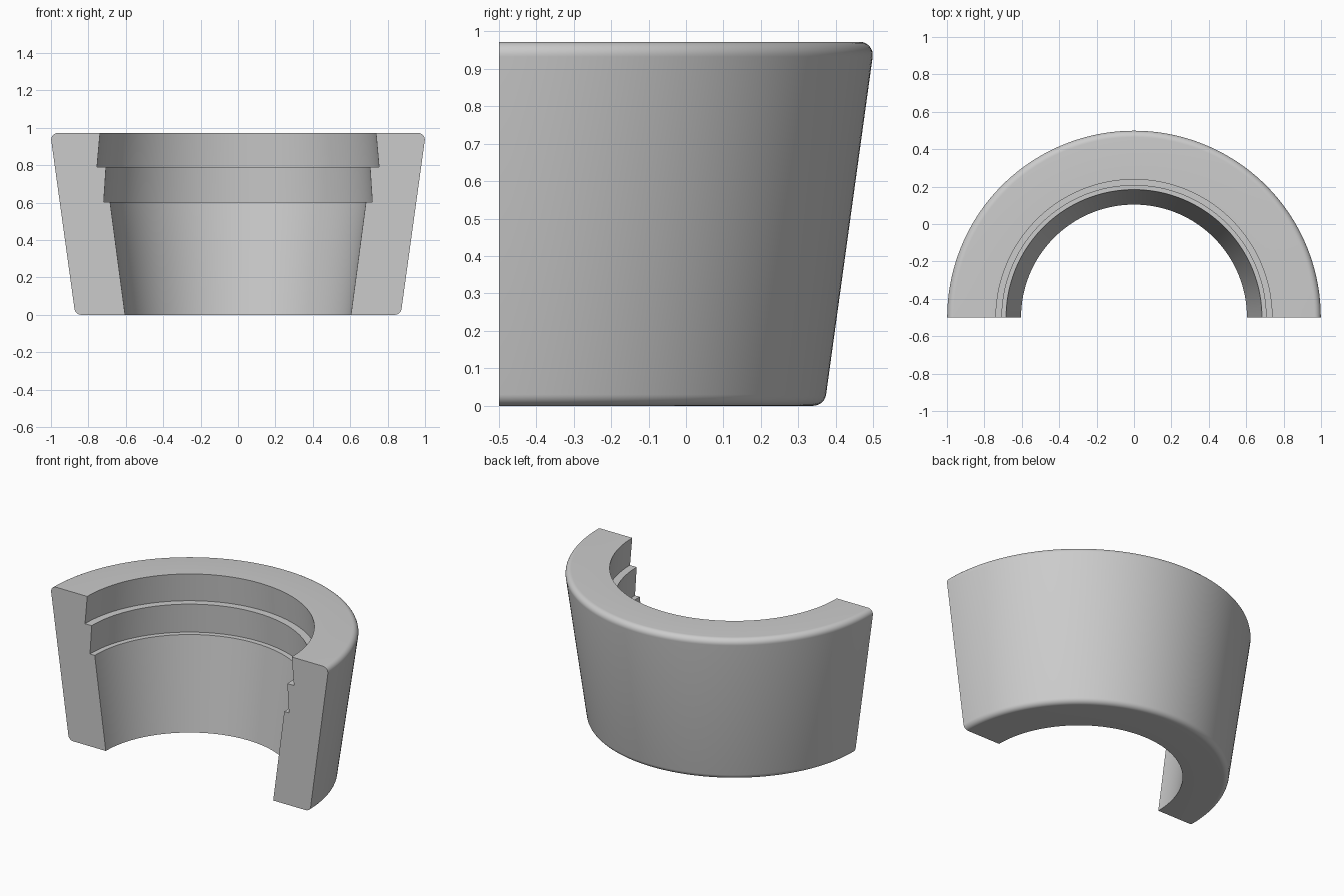
import bpy
import bmesh
from math import cos, sin, pi, radians
from mathutils import Vector

if "Cube" in bpy.data.objects:
    bpy.data.objects.remove(bpy.data.objects["Cube"], do_unlink=True)

HEIGHT = 0.972
STEPS = 96


def fillet(before, corner, after, radius, count=8):
    """Points of a round arc replacing a profile corner."""
    corner = Vector(corner)
    a = (Vector(before) - corner).normalized()
    b = (Vector(after) - corner).normalized()
    half = a.angle(b) / 2
    centre = corner + (a + b).normalized() * radius / sin(half)
    reach = radius * cos(half) / sin(half)
    start = (corner + a * reach - centre).normalized()
    end = (corner + b * reach - centre).normalized()
    return [tuple(centre + start.slerp(end, i / count) * radius)
            for i in range(count + 1)]


# Cross-section as (radius, height): stepped bore, then rounded outer wall
bore_bottom, bore_top = (0.604, 0), (0.738, HEIGHT)
wall_bottom, wall_top = (0.870, 0), (1.004, HEIGHT)
profile = [bore_top, (0.754, 0.79), (0.706, 0.79), (0.718, 0.602),
           (0.684, 0.602), bore_bottom]
profile += fillet(bore_bottom, wall_bottom, wall_top, 0.035)
profile += fillet(wall_bottom, wall_top, bore_top, 0.035)

# Half revolution with flat cut ends
bm = bmesh.new()
rings = []
for i in range(STEPS + 1):
    t = pi * i / STEPS
    rings.append([bm.verts.new((r * cos(t), r * sin(t) - 0.5, z)) for r, z in profile])
for lower, upper in zip(rings, rings[1:]):
    for j in range(len(profile)):
        k = (j + 1) % len(profile)
        bm.faces.new((lower[j], lower[k], upper[k], upper[j]))
bm.faces.new(rings[0])
bm.faces.new(rings[-1])
bmesh.ops.recalc_face_normals(bm, faces=bm.faces)

mesh = bpy.data.meshes.new("tapered_half_ring")
bm.to_mesh(mesh)
bm.free()
ring = bpy.data.objects.new("tapered_half_ring", mesh)
bpy.context.collection.objects.link(ring)

# Plain grey material
grey = bpy.data.materials.new("plain_grey")
grey.use_nodes = True
colour = (0.6, 0.6, 0.6, 1)
grey.diffuse_color = colour
grey.node_tree.nodes["Principled BSDF"].inputs["Base Color"].default_value = colour
mesh.materials.append(grey)

# Smooth curved walls, crisp steps and ends
bpy.ops.object.select_all(action="DESELECT")
ring.select_set(True)
bpy.context.view_layer.objects.active = ring
bpy.ops.object.shade_smooth_by_angle(angle=radians(30))
